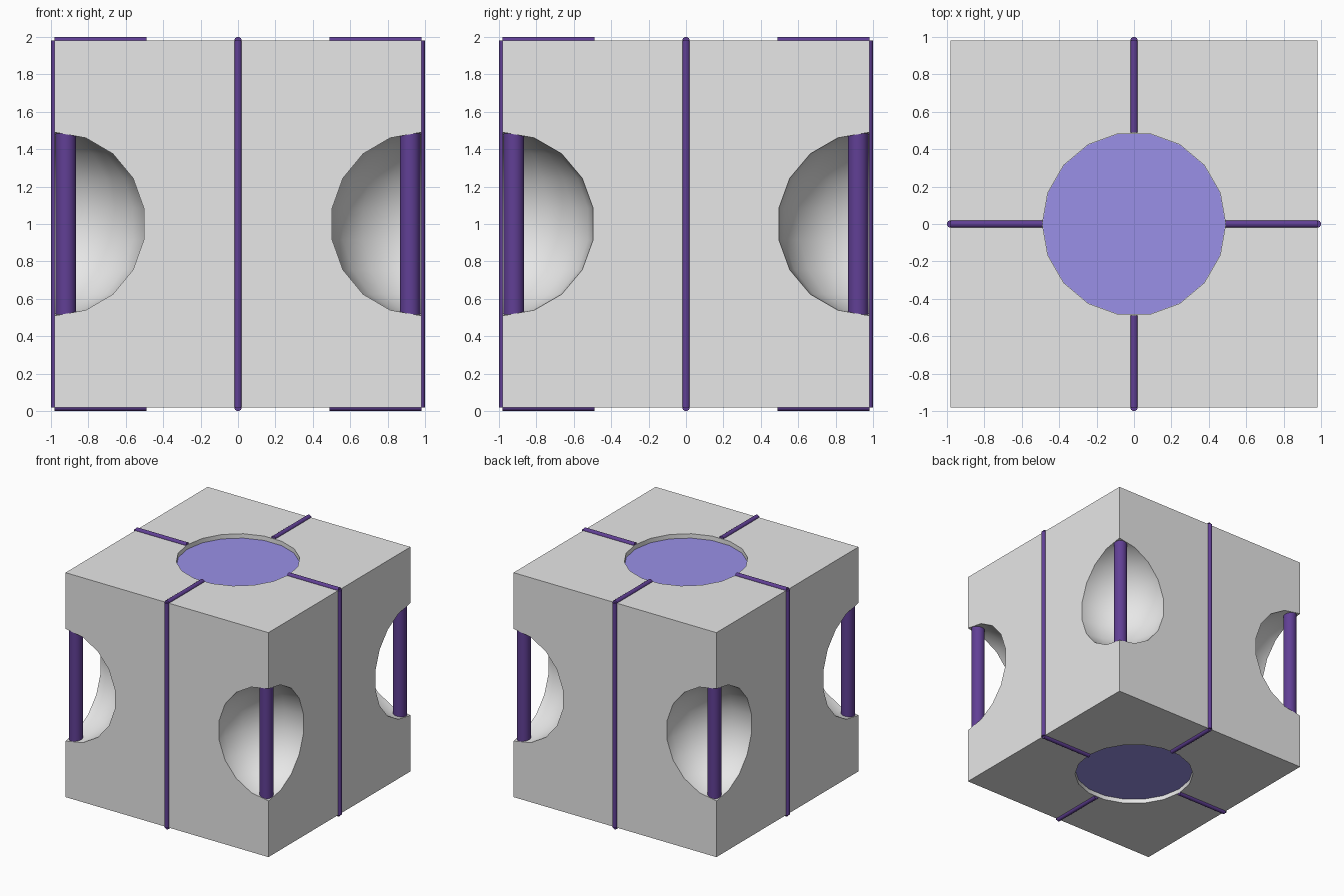
import bpy, bmesh, math
from mathutils import Matrix, Vector

if "Cube" in bpy.data.objects:
    bpy.data.objects.remove(bpy.data.objects["Cube"])

H = 0.98        # half size of the block
R = 0.49        # radius of the corner bowls and the round recesses
DEPTH = 0.042   # recess depth


def material(name, rgb):
    m = bpy.data.materials.new(name)
    m.diffuse_color = (*rgb, 1)
    m.use_nodes = True
    m.node_tree.nodes["Principled BSDF"].inputs["Base Color"].default_value = m.diffuse_color
    return m


GREY = material("light grey", (0.8, 0.8, 0.8))
PURPLE = material("dark purple", (0.118, 0.05, 0.30))
LILAC = material("lilac", (0.32, 0.28, 0.80))


def add_object(name, bm, mat):
    me = bpy.data.meshes.new(name)
    bm.to_mesh(me)
    bm.free()
    me.materials.append(mat)
    ob = bpy.data.objects.new(name, me)
    bpy.context.collection.objects.link(ob)
    return ob


def smooth(ob):
    ob.data.shade_smooth()
    ob.data.set_sharp_from_angle(angle=math.radians(35))
    return ob


def rod(name, a, b, radius, mat, sides=16):
    """Cylinder from point a to point b."""
    a, b = Vector(a), Vector(b)
    d = b - a
    turn = d.to_track_quat('Z', 'Y').to_matrix().to_4x4()
    if abs(d.x) + abs(d.y) < 1e-6:      # upright: put a corner on the x axis
        turn = Matrix.Rotation(math.pi / 2, 4, 'Z')
    bm = bmesh.new()
    bmesh.ops.create_cone(bm, cap_ends=True, segments=sides, radius1=radius,
                          radius2=radius, depth=d.length,
                          matrix=Matrix.Translation((a + b) / 2) @ turn)
    return smooth(add_object(name, bm, mat))


def ball(name, centre):
    bm = bmesh.new()
    bmesh.ops.create_uvsphere(bm, u_segments=18, v_segments=9, radius=R,
                              matrix=Matrix.Translation(centre))
    return add_object(name, bm, GREY)


# Block
bm = bmesh.new()
bmesh.ops.create_cube(bm, size=2 * H, matrix=Matrix.Translation((0, 0, 1)))
block = add_object("block", bm, GREY)

# Cut bowls into the upright edges and recesses into top and bottom
corners = [(sx, sy) for sx in (-1, 1) for sy in (-1, 1)]
cutters = [ball("bowl_cutter", (sx * (H - 0.001), sy * (H - 0.001), 1)) for sx, sy in corners]
for s in (-1, 1):
    cutters.append(rod("recess_cutter", (0, 0, 1 + s * (H - DEPTH)),
                       (0, 0, 1 + s * (H + 0.2)), R, GREY, 18))
for c in cutters:
    c.hide_render = True
    mod = block.modifiers.new("cut", 'BOOLEAN')
    mod.operation = 'DIFFERENCE'
    mod.solver = 'EXACT'
    mod.object = c
bpy.context.view_layer.update()
cut = bpy.data.meshes.new_from_object(
    block.evaluated_get(bpy.context.evaluated_depsgraph_get()))
block.modifiers.clear()
block.data = cut
for c in cutters:
    bpy.data.objects.remove(c)
smooth(block)

# Round lilac plates on the recess floors
for s, name in ((1, "top_plate"), (-1, "bottom_plate")):
    z = 1 + s * (H - DEPTH)
    rod(name, (0, 0, z - 0.004), (0, 0, z + 0.004), R - 0.001, LILAC, 18)

# Thick posts standing in the corner bowls
for sx, sy in corners:
    rod("corner_post", (sx * 0.92, sy * 0.92, 0.45), (sx * 0.92, sy * 0.92, 1.55),
        0.055, PURPLE, 32)

# Thin bands: one upright on each side, four spokes on top and bottom
for dx, dy in ((1, 0), (-1, 0), (0, 1), (0, -1)):
    rod("side_band", (dx * H, dy * H, 1 - H), (dx * H, dy * H, 1 + H), 0.02, PURPLE)
    for s in (-1, 1):
        z = 1 + s * H
        rod("top_spoke" if s > 0 else "bottom_spoke",
            (dx * R, dy * R, z), (dx * H, dy * H, z), 0.02, PURPLE)
